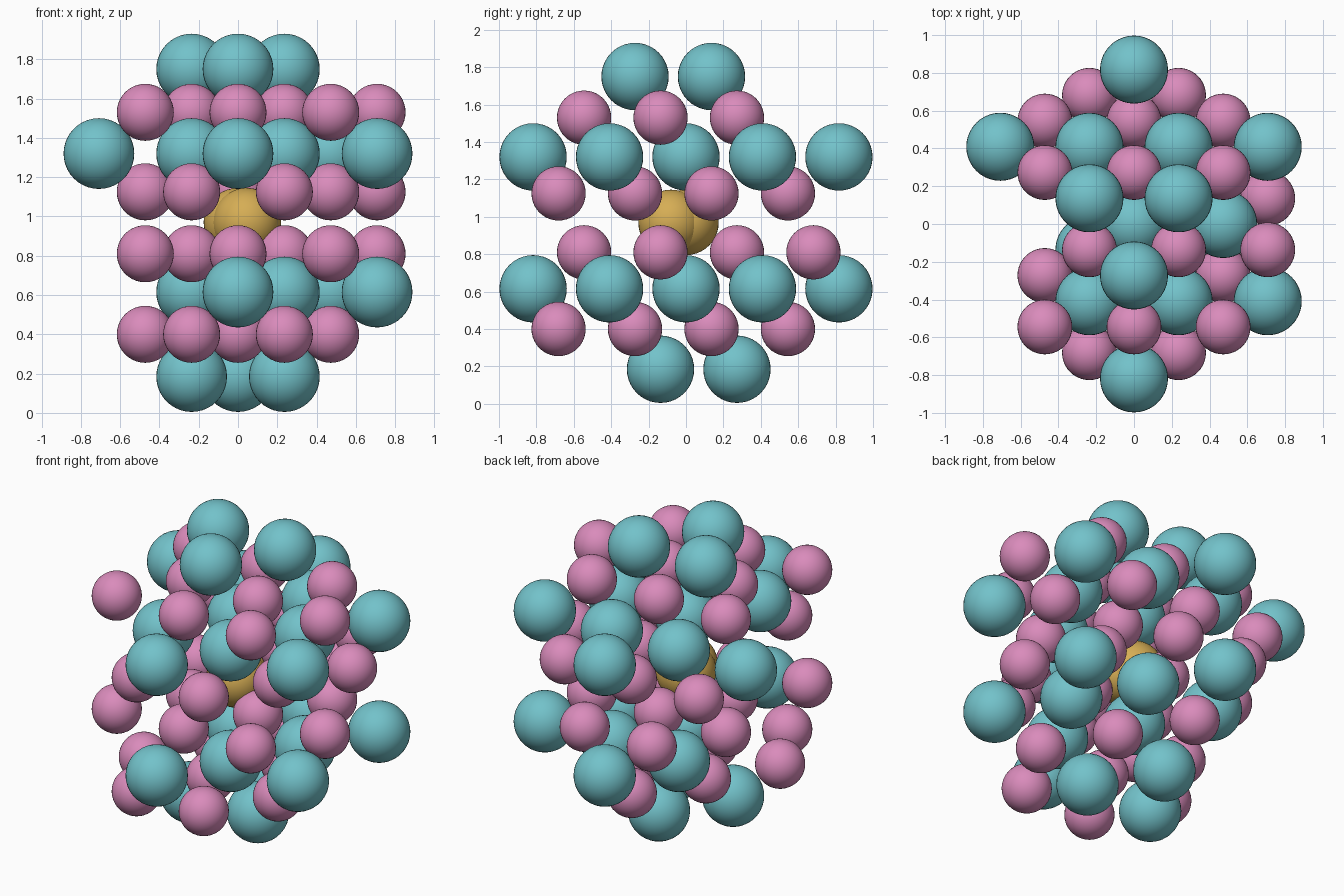
import bpy
import math

cube = bpy.data.objects.get("Cube")
if cube:
    bpy.data.objects.remove(cube, do_unlink=True)

# Hexagonal lattice: half step along x and third of a row along y
STEP_X = 0.236
STEP_Y = STEP_X / math.sqrt(3)


def make_material(name, rgb):
    color = (*rgb, 1.0)
    material = bpy.data.materials.new(name)
    material.use_nodes = True
    material.diffuse_color = color
    material.node_tree.nodes["Principled BSDF"].inputs["Base Color"].default_value = color
    return material


def make_ball_mesh(name, radius, material):
    """One smooth ball mesh, shared by all atoms of a kind."""
    bpy.ops.mesh.primitive_uv_sphere_add(segments=40, ring_count=20, radius=radius)
    source = bpy.context.object
    bpy.ops.object.shade_smooth()
    mesh = source.data
    mesh.name = name
    mesh.materials.append(material)
    bpy.data.objects.remove(source, do_unlink=True)
    return mesh


def place(name, mesh, x, y, z):
    atom = bpy.data.objects.new(name, mesh)
    atom.location = (x, y, z)
    bpy.context.collection.objects.link(atom)


def layer(name, mesh, z, rows):
    """Fill a flat layer; rows maps a y index to its x indices."""
    for j, columns in rows.items():
        for i in columns:
            place(name, mesh, i * STEP_X, j * STEP_Y, z)


teal_ball = make_ball_mesh("large_ball", 0.18, make_material("teal", (0.17, 0.54, 0.59)))
pink_ball = make_ball_mesh("small_ball", 0.145, make_material("pink", (0.70, 0.26, 0.50)))
gold_ball = make_ball_mesh("center_ball", 0.175, make_material("gold", (0.67, 0.42, 0.09)))

pair = (-1, 1)
triple = (-2, 0, 2)

# Large atoms: outer caps and the two wide layers
layer("bottom_large_atom", teal_ball, 0.185, {-1: pair, 2: (0,)})
layer("lower_large_atom", teal_ball, 0.615,
      {-6: (0,), -3: (1, 3), 0: (0, 2), 3: (-1, 1, 3), 6: (0,)})
layer("upper_large_atom", teal_ball, 1.32,
      {-6: (0,), -3: (-1, 1, 3), 0: (0, 2), 3: (-3, -1, 1, 3), 6: (0,)})
layer("top_large_atom", teal_ball, 1.75, {-2: (0,), 1: pair})

# Small atoms: sheets on either side of each wide layer
layer("bottom_small_atom", pink_ball, 0.40, {-5: pair, -2: triple, 1: pair, 4: (0,)})
layer("lower_small_atom", pink_ball, 0.81,
      {-4: triple, -1: (-1, 1, 3), 2: triple, 5: pair})
layer("upper_small_atom", pink_ball, 1.125, {-5: pair, -2: (2,), 1: (1, 3), 4: triple})
layer("top_small_atom", pink_ball, 1.53, {-4: triple, -1: (-1, 1, 3), 2: triple})

# Two nearly coincident atoms in the middle gap
place("center_atom", gold_ball, 0, 0, 0.97)
place("shifted_center_atom", gold_ball, 0.045, -0.08, 0.97)
